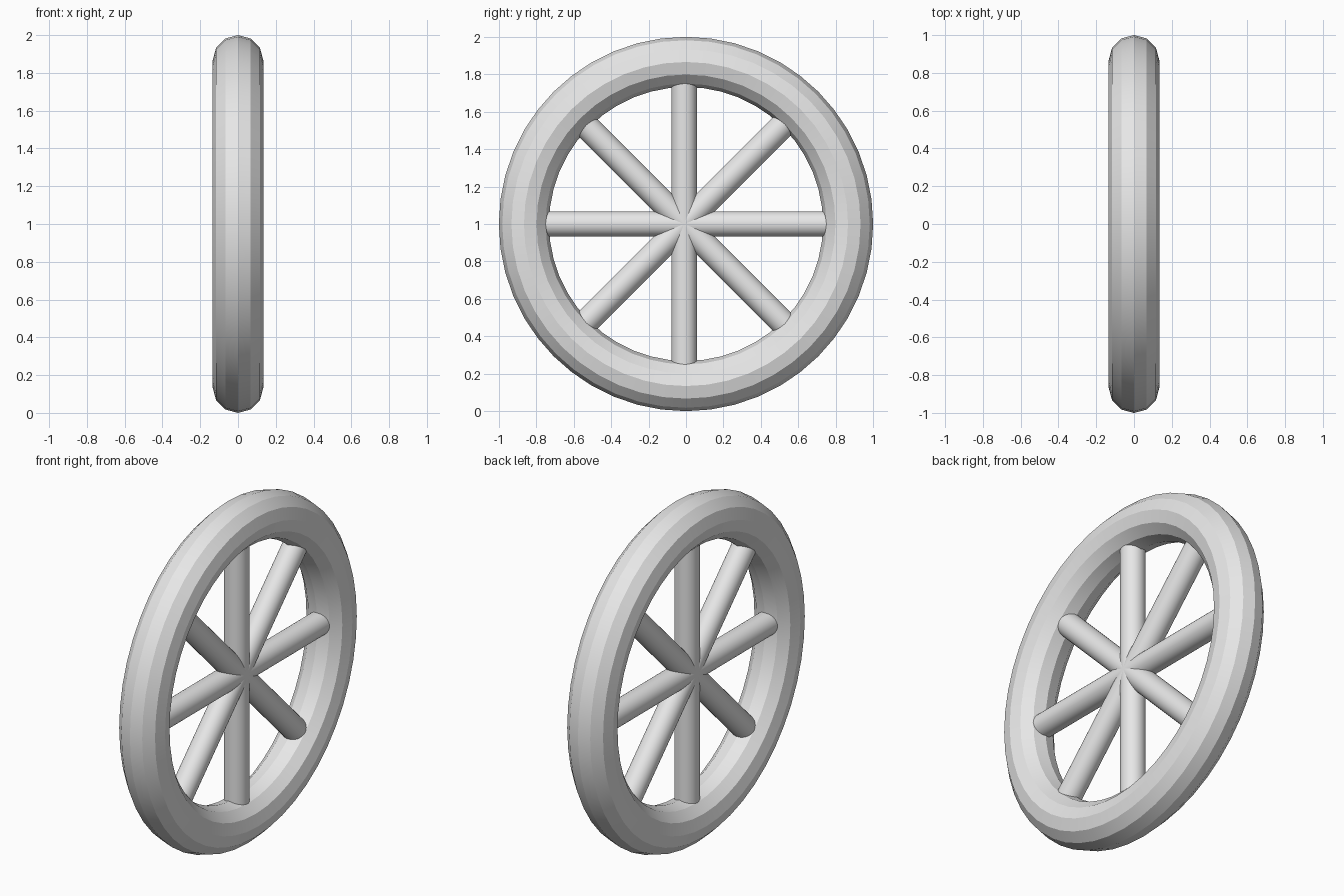
import bpy
from math import pi, radians

cube = bpy.data.objects.get("Cube")
if cube:
    bpy.data.objects.remove(cube, do_unlink=True)

RIM_RADIUS, TUBE_RADIUS = 0.866, 0.134
SPOKE_RADIUS = 0.068
HUB = (0, -0.01, 1.0)

grey = bpy.data.materials.new("plain grey")
grey.use_nodes = True
COLOUR = (0.8, 0.8, 0.8, 1)
grey.diffuse_color = COLOUR
grey.node_tree.nodes["Principled BSDF"].inputs["Base Color"].default_value = COLOUR


def finish(name):
    """Name, colour and shade the newly added part."""
    part = bpy.context.object
    part.name = name
    part.data.materials.append(grey)
    bpy.ops.object.shade_smooth_by_angle(angle=radians(29))


# Round rim standing upright, axle along x
bpy.ops.mesh.primitive_torus_add(
    major_radius=RIM_RADIUS, minor_radius=TUBE_RADIUS,
    major_segments=48, minor_segments=12,
    location=(0, 0, 1), rotation=(0, pi / 2, 0))
finish("rim")

# Four bars crossing at the hub make eight spokes
for i in range(4):
    bpy.ops.mesh.primitive_cylinder_add(
        vertices=32, radius=SPOKE_RADIUS, depth=2 * RIM_RADIUS - 0.04,
        location=HUB, rotation=(i * pi / 4, 0, 0))
    finish(f"spoke_bar_{i + 1}")
